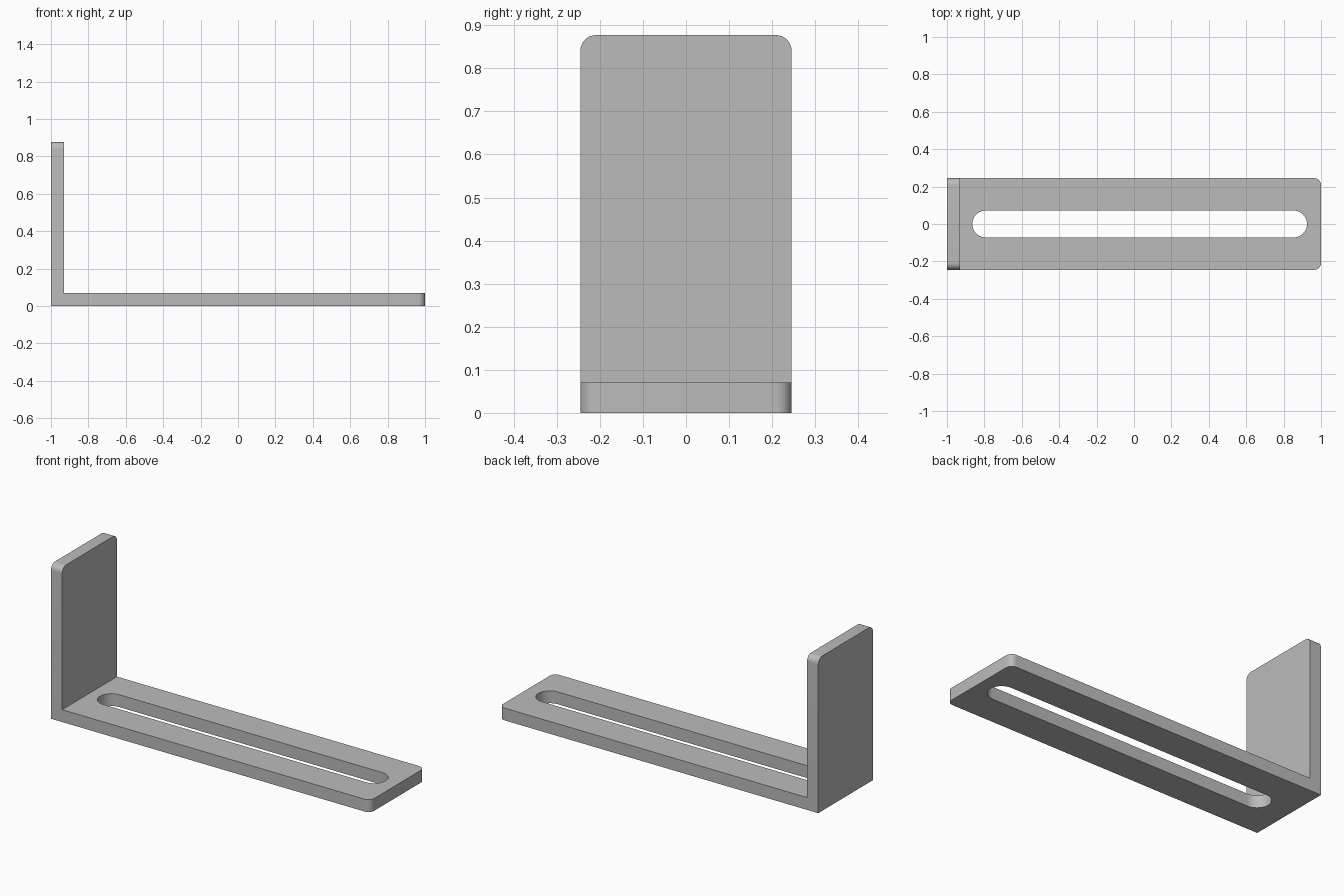
import bpy, bmesh, math

cube = bpy.data.objects.get("Cube")
if cube:
    bpy.data.objects.remove(cube, do_unlink=True)

LENGTH, HEIGHT, THICK = 2.0, 0.877, 0.07
HALF_W, CORNER = 0.245, 0.036
SLOT_START, SLOT_END, SLOT_R = -0.865, 0.925, 0.072

# Plain grey metal
grey = bpy.data.materials.new("grey metal")
grey.use_nodes = True
colour = (0.5, 0.5, 0.5, 1)
grey.diffuse_color = colour
grey.node_tree.nodes["Principled BSDF"].inputs["Base Color"].default_value = colour


def extrude_profile(name, points, vector, round_tips=False):
    """Fill an outline, extrude it, and optionally round the bracket's free corners."""
    bm = bmesh.new()
    face = bm.faces.new([bm.verts.new(p) for p in points])
    result = bmesh.ops.extrude_face_region(bm, geom=[face], use_keep_orig=True)
    moved = [v for v in result["geom"] if isinstance(v, bmesh.types.BMVert)]
    bmesh.ops.translate(bm, verts=moved, vec=vector)
    bmesh.ops.recalc_face_normals(bm, faces=bm.faces)
    if round_tips:
        def is_tip(edge):
            a, b = (v.co for v in edge.verts)
            across = abs(a.y - b.y) < 1e-4
            at_end = min(a.x, b.x) > LENGTH / 2 - 1e-4
            at_top = min(a.z, b.z) > HEIGHT - 1e-4
            return across and (at_end or at_top)
        bmesh.ops.bevel(bm, geom=[e for e in bm.edges if is_tip(e)], offset=CORNER,
                        segments=8, profile=0.5, affect='EDGES')
    mesh = bpy.data.meshes.new(name)
    bm.to_mesh(mesh)
    bm.free()
    obj = bpy.data.objects.new(name, mesh)
    bpy.context.collection.objects.link(obj)
    mesh.materials.append(grey)
    return obj


# L-shaped bracket
left, right = -LENGTH / 2, LENGTH / 2
outline = [(left, 0), (right, 0), (right, THICK), (left + THICK, THICK),
           (left + THICK, HEIGHT), (left, HEIGHT)]
bracket = extrude_profile("angle_bracket", [(x, -HALF_W, z) for x, z in outline],
                          (0, 2 * HALF_W, 0), round_tips=True)

# Round-ended slot cut through the base
slot = []
for centre, start in ((SLOT_END - SLOT_R, -90), (SLOT_START + SLOT_R, 90)):
    for i in range(25):
        a = math.radians(start + 180 * i / 24)
        slot.append((centre + SLOT_R * math.cos(a), SLOT_R * math.sin(a), -THICK))
cutter = extrude_profile("slot_cutter", slot, (0, 0, 3 * THICK))
cutter.hide_render = True
cutter.hide_set(True)

cut = bracket.modifiers.new("slot", 'BOOLEAN')
cut.operation = 'DIFFERENCE'
cut.solver = 'EXACT'
cut.object = cutter

# Bake the cut, drop the cutter and smooth the round corners
bpy.ops.object.select_all(action='DESELECT')
bracket.select_set(True)
bpy.context.view_layer.objects.active = bracket
bpy.ops.object.modifier_apply(modifier=cut.name)
bpy.data.objects.remove(cutter, do_unlink=True)
bpy.ops.object.shade_smooth_by_angle(angle=math.radians(30))
